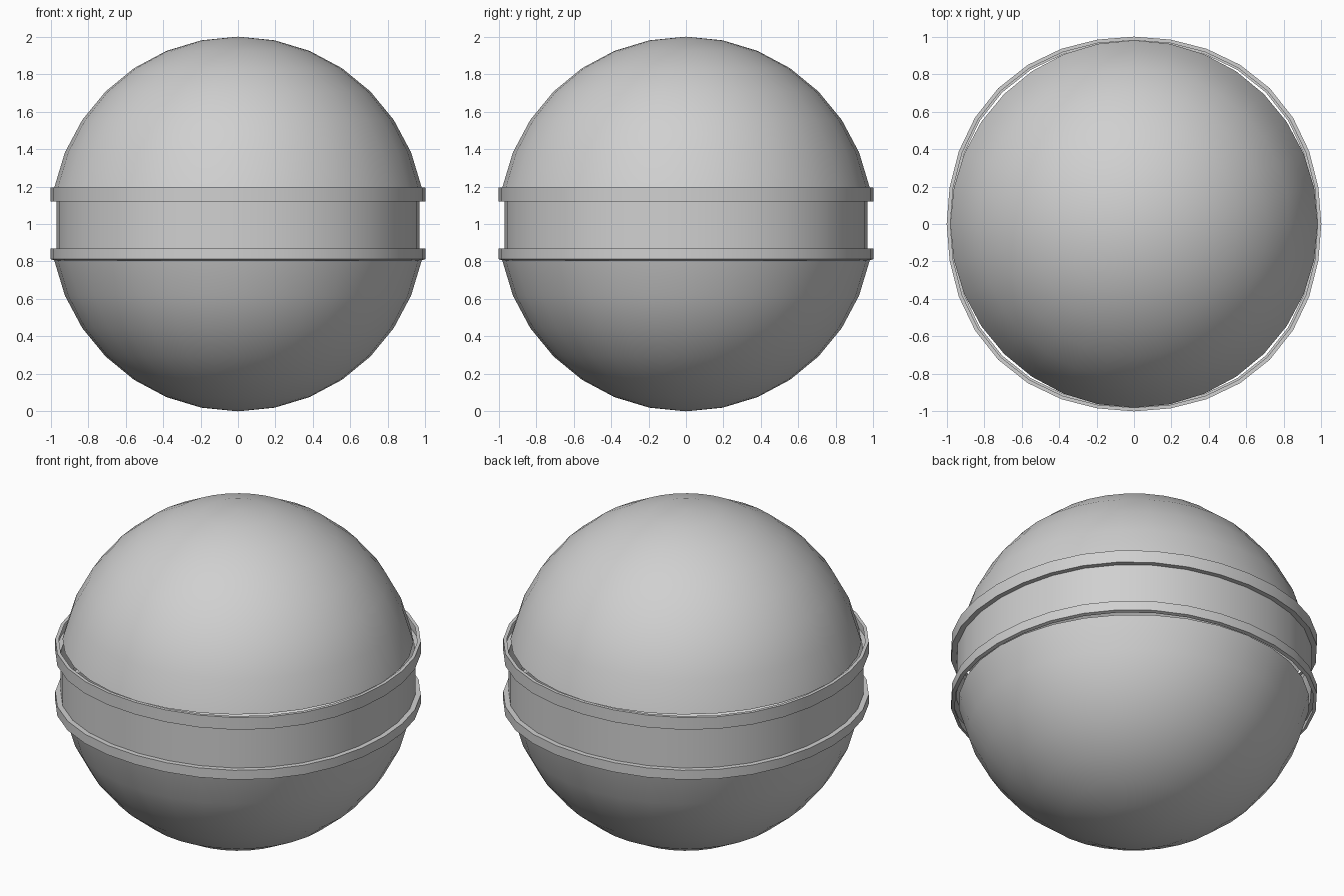
import bpy
import bmesh
from math import sin, cos, pi, radians

default = bpy.data.objects.get("Cube")
if default:
    bpy.data.objects.remove(default)

SEGMENTS = 32
RINGS = 16

grey = bpy.data.materials.new("light grey")
grey.use_nodes = True
colour = (0.63, 0.63, 0.63, 1)
grey.diffuse_color = colour
grey.node_tree.nodes["Principled BSDF"].inputs["Base Color"].default_value = colour


def lathe(name, profile, bulge=0.0):
    """Turn (radius, z) points, top to bottom, about z; bulge widens the diagonals."""
    bm = bmesh.new()
    loops = []
    for r, z in profile:
        if r < 0.001:
            loops.append([bm.verts.new((0, 0, z))] * SEGMENTS)
            continue
        loop = []
        for i in range(SEGMENTS):
            a = 2 * pi * i / SEGMENTS
            k = r * (1 + bulge * sin(2 * a) ** 2)
            loop.append(bm.verts.new((k * cos(a), k * sin(a), z)))
        loops.append(loop)
    for upper, lower in zip(loops, loops[1:]):
        for i in range(SEGMENTS):
            j = (i + 1) % SEGMENTS
            corners = [upper[i], lower[i], lower[j], upper[j]]
            bm.faces.new(list(dict.fromkeys(corners)))
    bmesh.ops.recalc_face_normals(bm, faces=bm.faces)
    mesh = bpy.data.meshes.new(name)
    bm.to_mesh(mesh)
    bm.free()
    mesh.materials.append(grey)
    obj = bpy.data.objects.new(name, mesh)
    bpy.context.collection.objects.link(obj)
    bpy.ops.object.select_all(action="DESELECT")
    obj.select_set(True)
    bpy.context.view_layer.objects.active = obj
    bpy.ops.object.shade_smooth_by_angle(angle=radians(30))
    return obj


# Upper and lower domes
arc = [(sin(pi * i / RINGS), cos(pi * i / RINGS)) for i in range(RINGS // 2)]
lathe("upper_dome", [(r, 1 + z) for r, z in arc])
lathe("lower_dome", [(r, 1 - z) for r, z in reversed(arc)])

# Belt: two raised rims with a recessed band between them
rim, groove, seam = 1.0, 0.97, arc[-1][0]
lathe("belt", [(seam, 1.195), (rim, 1.195), (rim, 1.12), (groove, 1.12),
               (groove, 0.87), (rim, 0.87), (rim, 0.812), (seam, 0.806)], bulge=0.025)
